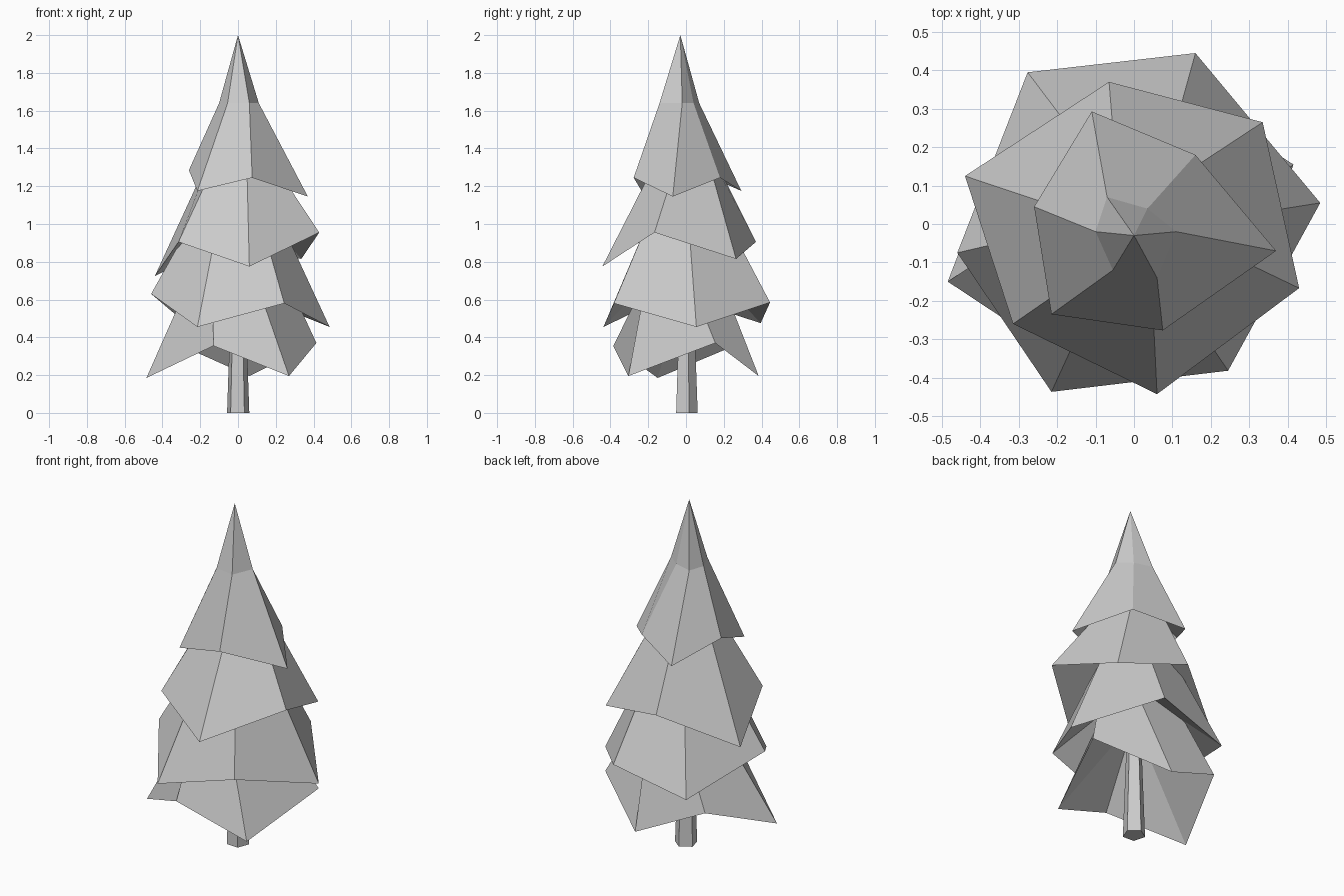
import bpy
import bmesh
import math

default_cube = bpy.data.objects.get("Cube")
if default_cube:
    bpy.data.objects.remove(default_cube, do_unlink=True)


def make_material(name, colour):
    material = bpy.data.materials.new(name)
    material.use_nodes = True
    material.diffuse_color = colour
    shader = material.node_tree.nodes["Principled BSDF"]
    shader.inputs["Base Color"].default_value = colour
    shader.inputs["Roughness"].default_value = 1
    return material


grey = make_material("plain grey", (0.6, 0.6, 0.6, 1))


def finish(bm, name):
    """Turn a bmesh into a flat-shaded grey object."""
    bmesh.ops.recalc_face_normals(bm, faces=bm.faces)
    mesh = bpy.data.meshes.new(name)
    bm.to_mesh(mesh)
    bm.free()
    mesh.materials.append(grey)
    part = bpy.data.objects.new(name, mesh)
    bpy.context.collection.objects.link(part)
    return part


def bridge(bm, lower, upper):
    """Join two rings of equal length with a band of quads."""
    count = len(lower)
    for i in range(count):
        j = (i + 1) % count
        bm.faces.new((lower[i], lower[j], upper[j], upper[i]))


def fan(bm, ring, tip):
    """Close a ring with triangles that meet at a point."""
    centre = bm.verts.new(tip)
    for i, vert in enumerate(ring):
        bm.faces.new((vert, ring[(i + 1) % len(ring)], centre))


def regular_ring(sides, radius, first_angle, height):
    """Evenly spaced points, running clockwise from the first angle."""
    angles = [math.radians(first_angle) - math.tau * i / sides
              for i in range(sides)]
    return [(radius * math.cos(a), radius * math.sin(a), height)
            for a in angles]


def make_tier(name, rim, neck, tip, hollow):
    """Skirt of foliage with a pointed top and a concave underside."""
    bm = bmesh.new()
    lower = [bm.verts.new(p) for p in rim]
    upper = [bm.verts.new(p) for p in neck]
    bridge(bm, lower, upper)
    fan(bm, upper, tip)
    fan(bm, lower, (0, 0, hollow))
    return finish(bm, name)


# Foliage rims, each a ragged six-pointed skirt
bottom_rim = [(.06, .385, .195), (.415, .155, .37), (.27, -.305, .195),
              (-.13, -.385, .355), (-.485, -.15, .185), (-.32, .28, .365)]
lower_rim = [(.16, .445, .585), (.485, .055, .455), (.245, -.382, .58),
             (-.215, -.437, .455), (-.46, -.075, .63), (-.277, .395, .475)]
upper_rim = [(-.065, .37, .905), (.335, .265, .815), (.43, -.167, .955),
             (.06, -.443, .775), (-.315, -.26, .905), (-.44, .125, .725)]
top_rim = [(-.11, .293, 1.175), (.16, .18, 1.245), (.37, -.07, 1.145),
           (.075, -.277, 1.245), (-.215, -.235, 1.175), (-.26, .045, 1.285)]

# The three lower tiers narrow to a slightly twisted hexagonal neck
make_tier("bottom_foliage", bottom_rim, regular_ring(6, .165, 33, .95),
          (0, 0, 1), .7)
make_tier("lower_foliage", lower_rim, regular_ring(6, .14, 60, 1.2),
          (0, 0, 1.25), .9)
make_tier("upper_foliage", upper_rim, regular_ring(6, .117, 112, 1.43),
          (0, 0, 1.45), 1.2)

# Top tier bends at a neck and rises to the tip
top_neck = [(x, y, 1.64) for x, y in
            [(-.07, .07), (.035, .04), (.11, -.02),
             (.06, -.14), (-.055, -.12), (-.1, -.02)]]
make_tier("top_foliage", top_rim, top_neck, (0, -.03, 2), 1.5)

# Tapered five-sided trunk
trunk = bmesh.new()
rings = []
for radius, height in ((.062, 0), (.035, .75)):
    ring = [trunk.verts.new(p) for p in regular_ring(5, radius, 15, height)]
    trunk.faces.new(ring)
    rings.append(ring)
bridge(trunk, *rings)
finish(trunk, "trunk")
